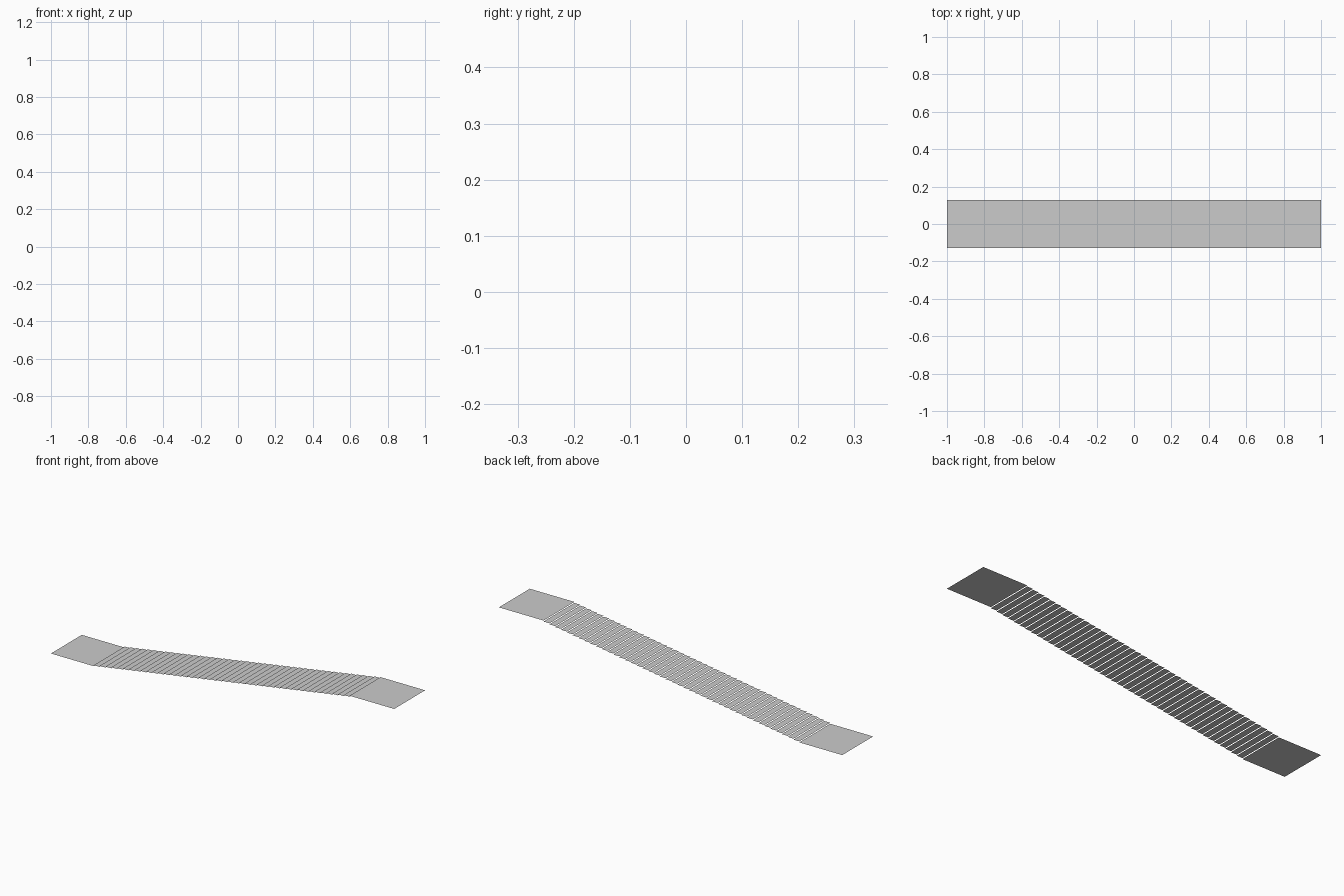
import bpy

if "Cube" in bpy.data.objects:
    bpy.data.objects.remove(bpy.data.objects["Cube"])

WIDTH = 0.257
RISE_START, RISE_END = -0.75, 0.74
TOP = 0.243
STEPS = 44


def slab(name, x0, x1, z):
    """Paper-thin horizontal sheet spanning x0..x1."""
    h = WIDTH / 2
    mesh = bpy.data.meshes.new(name)
    mesh.from_pydata([(x0, -h, z), (x1, -h, z), (x1, h, z), (x0, h, z)],
                     [], [(0, 1, 2, 3)])
    obj = bpy.data.objects.new(name, mesh)
    bpy.context.collection.objects.link(obj)
    return obj


# Level landings at both ends
slab("lower_landing", -1.0, RISE_START, 0.0)
slab("upper_landing", RISE_END, 1.0, TOP)

# Shallow open treads (no risers) climbing between the landings
tread = (RISE_END - RISE_START) / STEPS
rise = TOP / (STEPS + 1)
for i in range(STEPS):
    x = RISE_START + i * tread
    slab(f"tread_{i + 1:02d}", x, x + tread, (i + 1) * rise)
